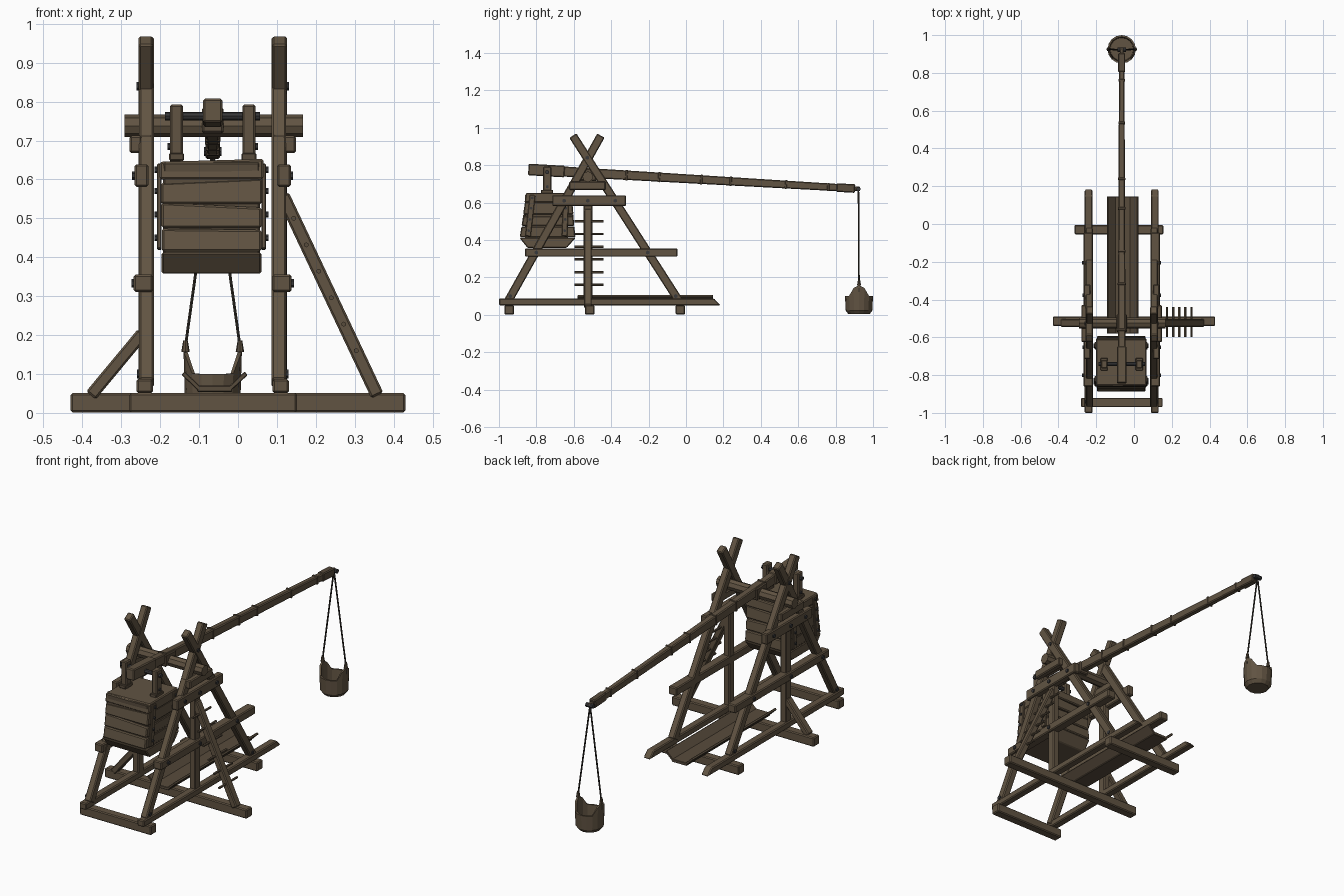
import bpy, bmesh, math, random
from mathutils import Vector, Matrix

if "Cube" in bpy.data.objects:
    bpy.data.objects.remove(bpy.data.objects["Cube"])

random.seed(4)
CX = -0.065          # centre line of the engine
AY = -0.525          # axle position along y


def material(name, rgb):
    m = bpy.data.materials.new(name)
    m.diffuse_color = (*rgb, 1)
    m.use_nodes = True
    m.node_tree.nodes["Principled BSDF"].inputs["Base Color"].default_value = m.diffuse_color
    return m


WOOD = material("brown wood", (0.120, 0.088, 0.055))
DARK = material("dark wood", (0.098, 0.072, 0.046))
IRON = material("dark iron", (0.040, 0.040, 0.042))
ROPE = material("dark rope", (0.035, 0.030, 0.024))


def finish(name, bm, mat, bevel=0):
    bmesh.ops.recalc_face_normals(bm, faces=bm.faces)
    me = bpy.data.meshes.new(name)
    bm.to_mesh(me)
    bm.free()
    me.materials.append(mat)
    ob = bpy.data.objects.new(name, me)
    bpy.context.collection.objects.link(ob)
    if bevel:
        mod = ob.modifiers.new("worn edges", 'BEVEL')
        mod.width, mod.segments = bevel, 1
    return ob


def frame(p0, p1, hint):
    """Matrix with local z along p0-p1 and local x close to hint."""
    z = (p1 - p0).normalized()
    y = z.cross(Vector(hint)).normalized()
    x = y.cross(z)
    m = Matrix((x, y, z)).transposed().to_4x4()
    m.translation = p0
    return m


def beam(name, p0, p1, w, d, hint=(1, 0, 0), mat=WOOD, bevel=0.005, taper=1.0):
    """Squared timber; w is the size along hint, d across it."""
    p0, p1 = Vector(p0), Vector(p1)
    length = (p1 - p0).length
    bm = bmesh.new()
    bmesh.ops.create_cube(bm, size=1)
    for v in bm.verts:
        k = taper if v.co.z > 0 else 1
        v.co = Vector((v.co.x * w * k, v.co.y * d * k, (v.co.z + 0.5) * length))
    bm.transform(frame(p0, p1, hint))
    return finish(name, bm, mat, bevel)


def rod(name, p0, p1, r, mat=IRON, sides=8, r2=None):
    p0, p1 = Vector(p0), Vector(p1)
    length = (p1 - p0).length
    hint = (1, 0, 0) if abs((p1 - p0).normalized().x) < 0.9 else (0, 1, 0)
    bm = bmesh.new()
    bmesh.ops.create_cone(bm, cap_ends=True, segments=sides, radius1=r,
                          radius2=r if r2 is None else r2, depth=length)
    bm.transform(frame(p0, p1, hint) @ Matrix.Translation((0, 0, length / 2)))
    return finish(name, bm, mat)


# Ground sleepers
for name, y, x0, x1 in (("front_sleeper", -0.945, -0.28, 0.152),
                        ("middle_sleeper", -0.515, -0.43, 0.43),
                        ("back_sleeper", -0.03, -0.315, 0.155)):
    beam(name, (x0, y, 0.026), (x1, y, 0.026), 0.05, 0.05, (0, 1, 0))

# Side frames: rails, crossed legs, posts, braces, axle bearings
for s, side in ((-1, "left"), (1, "right")):
    def X(o):
        return CX + s * o

    rail = beam(side + "_base_rail", (X(.175), -1, .069), (X(.175), .185, .069), .042, .036)
    for v in rail.data.vertices:
        if v.co.y > 0 and v.co.z > 0.069:
            v.co.y -= 0.035
    beam(side + "_front_leg", (X(.17), -.95, .075), (X(.17), -.455, .958), .038, .045)
    beam(side + "_back_leg", (X(.172), -.038, .075), (X(.172), -.605, .958), .038, .045)
    beam(side + "_post", (X(.172), AY, .05), (X(.172), AY, .6), .036, .048)
    beam(side + "_lower_brace", (X(.178), -.86, .333), (X(.178), -.045, .333), .05, .045)
    beam(side + "_upper_brace", (X(.183), -.715, .61), (X(.183), -.32, .61), .036, .058)
    beam(side + "_axle_bearing", (X(.198), -.625, .69), (X(.198), -.43, .69), .032, .045)
    beam(side + "_bearing_plate", (X(.172), -.62, .697), (X(.172), -.43, .697), .034, .04)
    # Bolts where braces cross the legs
    for y, z, o in ((-.80, .333, .203), (-.205, .333, .203), (AY, .333, .203),
                    (-.652, .61, .201), (-.378, .61, .201), (AY, .61, .201),
                    (-.527, .84, .19), (-.94, .1, .189), (-.055, .1, .189)):
        rod(side + "_bolt", (X(o - .006), y, z), (X(o + .006), y, z), .011, IRON, 6)

# Outer props: a short one on the left, a long climbing prop on the right
beam("left_prop", (-.378, AY, .045), (-.245, AY, .205), .032, .042, (0, 0, 1))
pa, pb = Vector((.358, AY, .045)), Vector((.115, AY, .56))
beam("right_prop", pa, pb, .034, .042)
for i in range(6):
    c = pa.lerp(pb, (.16 + .068 * i - .045) / .515)
    rod("climbing_rung", c - Vector((0, .072, 0)), c + Vector((0, .085, 0)), .0065, DARK, 6)

# Axle
rod("axle", (-.292, AY, .738), (.167, AY, .738), .029, WOOD, 8)

# Throwing arm
a0, a1 = Vector((CX, -.84, .777)), Vector((CX, .9, .675))
beam("throwing_arm", a0, a1, .042, .056, taper=.68)
beam("arm_heel", a0 - Vector((0, .003, 0)), a0.lerp(a1, .11), .05, .062)
for t in (.16, .3, .4, .53, .62, .79, .92):
    k = 1 - .32 * t
    c, u = a0.lerp(a1, t), (a1 - a0).normalized() * .006
    beam("arm_band", c - u, c + u, .048 * k, .063 * k, mat=DARK, bevel=.002)
beam("arm_tip", a0.lerp(a1, .945), a1 + Vector((0, .004, 0)), .037, .046, mat=DARK)
beam("tip_tongue", a1, a1 + Vector((0, .03, -.002)), .02, .024, mat=DARK, bevel=.004)
beam("axle_saddle", (CX, AY - .045, .752), (CX, AY + .045, .747), .056, .066, mat=DARK)

# Counterweight crate: uneven stacked planks around a core
levels = [.358, .415, .475, .537, .6, .652]


def crate_y(z):
    """Front and back position of the crate walls at a height."""
    if z < .4:
        return -.85, -.635
    t = (z - .415) / .24
    return -.892 + .04 * t, -.588 - .025 * t


for i in range(5):
    z0, z1 = levels[i], levels[i + 1] - .003
    grow = random.uniform(-.004, .004)
    tilt = random.uniform(-.007, .007) if 0 < i else 0
    bm = bmesh.new()
    bmesh.ops.create_cube(bm, size=1)
    for v in bm.verts:
        z = z1 if v.co.z > 0 else z0
        f, b = crate_y(z)
        sx = 1 if v.co.x > 0 else -1
        lean = tilt * sx if v.co.z > 0 else 0
        v.co = Vector((CX - .003 + sx * (.131 + grow), (f - grow) if v.co.y < 0 else b + grow, z + lean))
    finish("crate_plank_row", bm, WOOD, .005)
beam("crate_core", (CX - .003, -.745, .38), (CX - .003, -.745, .645), .25, .23, mat=DARK)

# Crate side battens with bolts, front corner bolts
for s in (-1, 1):
    x = CX - .003 + s * .134
    for y0, y1 in ((-.845, -.82), (-.65, -.64)):
        beam("crate_batten", (x, y0, .42), (x, y1, .64), .012, .03, mat=WOOD, bevel=.003)
        for z in (.45, .51, .57, .625):
            t = (z - .42) / .22
            y = y0 + (y1 - y0) * t
            rod("crate_bolt", (x, y, z), (x + s * .012, y, z), .008, IRON, 6)
    # Hangers for the crate
    hx = CX + s * .093
    beam("crate_hanger", (hx, -.742, .6), (hx, -.742, .793), .034, .044)
    beam("hanger_foot", (hx, -.775, .658), (hx, -.71, .658), .038, .02, mat=DARK, bevel=.003)
    rod("hanger_bolt", (hx + s * .012, -.742, .685), (hx + s * .023, -.742, .685), .009, IRON, 6)
rod("crate_pivot", (CX - .122, -.742, .763), (CX + .122, -.742, .763), .011, IRON, 8)

# Slide trough: floor with flared side boards
beam("trough_floor", (CX + .005, -.58, .062), (CX + .005, .145, .062), .09, .016, mat=DARK, bevel=.002)
for s in (-1, 1):
    o = CX + .005 + s * .06
    beam("trough_side", (o, -.58, .082), (o, .145, .082), .058, .012,
         (1, 0, s * .95), DARK, .002)

# Sling bucket: eight-sided, hollow, with raised ears at both sides
BY, N = .925, 16


def bucket_ring(bm, r, z, wavy):
    out = []
    for i in range(N):
        a = 2 * math.pi * i / N
        lift = .058 * max(0, (abs(math.cos(a)) - .7) / .3) if wavy else 0
        out.append(bm.verts.new((CX + r * math.cos(a), BY + r * math.sin(a), z + lift)))
    return out


bm = bmesh.new()
rings = [bucket_ring(bm, r, z, w) for r, z, w in
         ((.056, .003, 0), (.071, .022, 0), (.075, .1, 1), (.065, .1, 1), (.061, .03, 0))]
for ra, rb in zip(rings, rings[1:]):
    for i in range(N):
        j = (i + 1) % N
        bm.faces.new((ra[i], ra[j], rb[j], rb[i]))
bm.faces.new(rings[0])
bm.faces.new(rings[-1])
finish("sling_bucket", bm, WOOD)

# Sling ropes, knots and tip ring
tip = Vector((CX, .922, .672))
for s in (-1, 1):
    ear = Vector((CX + s * .07, BY, .172))
    rod("sling_rope", tip, ear, .0042, ROPE, 6)
    rod("sling_knot", ear + Vector((0, 0, -.016)), ear + Vector((0, 0, .014)), .011, DARK, 8, .006)
    rod("bucket_strap", ear - Vector((0, 0, .05)), ear, .005, ROPE, 6)
rod("tip_ring", tip - Vector((.022, 0, 0)), tip + Vector((.022, 0, 0)), .012, IRON, 8)
